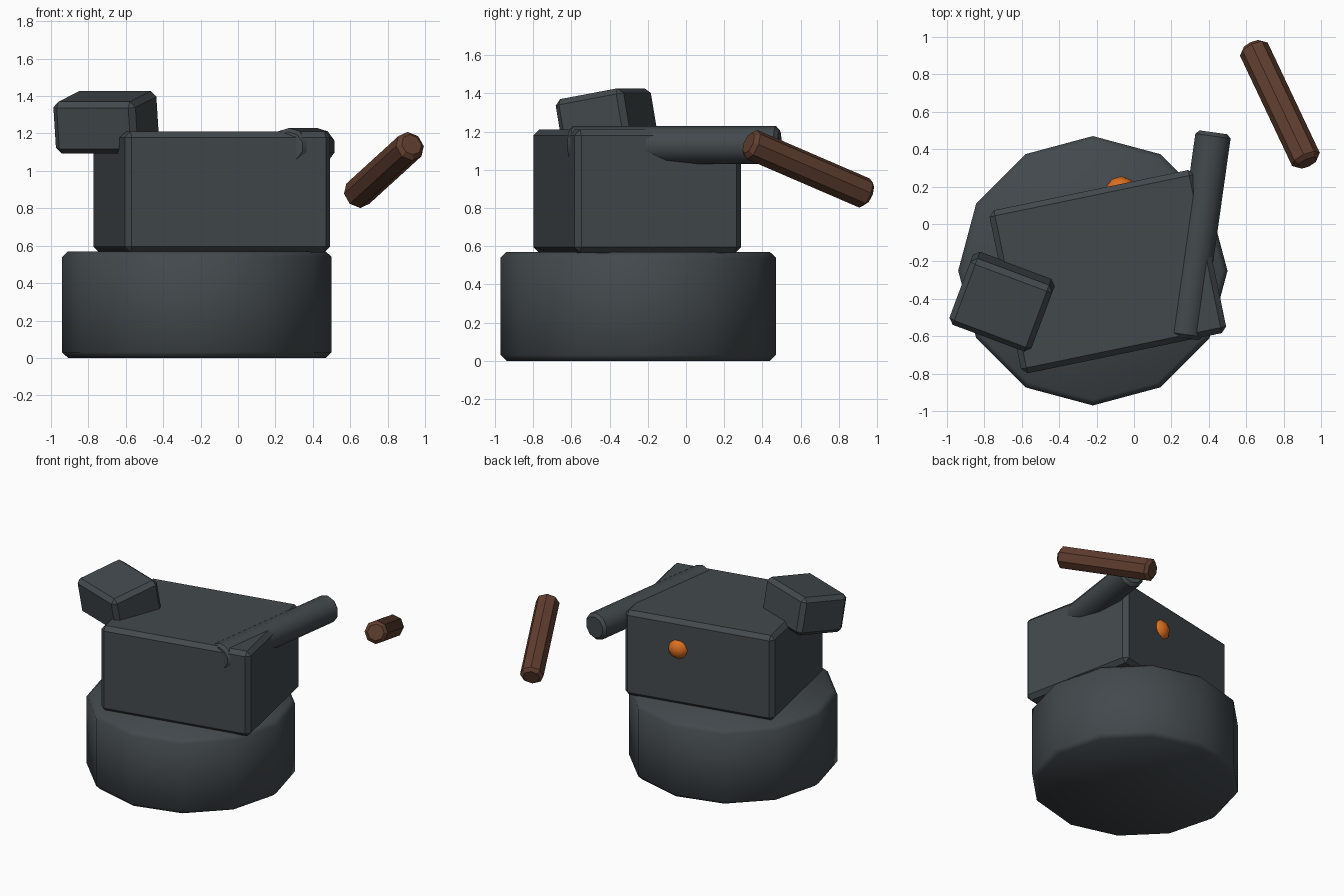
import bpy, bmesh, math
from mathutils import Matrix, Vector

if "Cube" in bpy.data.objects:
    bpy.data.objects.remove(bpy.data.objects["Cube"])


def material(name, rgb):
    m = bpy.data.materials.new(name)
    m.diffuse_color = (*rgb, 1)
    m.use_nodes = True
    m.node_tree.nodes["Principled BSDF"].inputs["Base Color"].default_value = m.diffuse_color
    return m


grey = material("dark grey", (0.055, 0.066, 0.073))
brown = material("brown wood", (0.115, 0.048, 0.028))
orange = material("orange", (0.72, 0.16, 0.014))


def finish(name, bm, matrix, mat, smooth=None):
    mesh = bpy.data.meshes.new(name)
    bmesh.ops.recalc_face_normals(bm, faces=bm.faces)
    bm.to_mesh(mesh)
    bm.free()
    mesh.materials.append(mat)
    ob = bpy.data.objects.new(name, mesh)
    ob.matrix_world = matrix
    bpy.context.collection.objects.link(ob)
    if smooth:
        bpy.ops.object.select_all(action='DESELECT')
        ob.select_set(True)
        bpy.context.view_layer.objects.active = ob
        bpy.ops.object.shade_smooth_by_angle(angle=math.radians(smooth))


def block(name, centre, size, tilt, turn, bevel):
    bm = bmesh.new()
    bmesh.ops.create_cube(bm, size=1)
    bmesh.ops.scale(bm, vec=size, verts=bm.verts)
    bmesh.ops.bevel(bm, geom=bm.edges[:], offset=bevel, segments=1,
                    profile=0.5, affect='EDGES')
    matrix = (Matrix.Translation(centre)
              @ Matrix.Rotation(math.radians(turn), 4, 'Z')
              @ Matrix.Rotation(math.radians(tilt), 4, 'X'))
    finish(name, bm, matrix, grey)


def rod(name, start, end, radius, sides, bevel, mat, smooth):
    a, b = Vector(start), Vector(end)
    bm = bmesh.new()
    bmesh.ops.create_cone(bm, cap_ends=True, segments=sides, radius1=radius,
                          radius2=radius, depth=(b - a).length)
    # chamfer only the rims
    rims = [e for e in bm.edges if abs(e.verts[0].co.z - e.verts[1].co.z) < 1e-4]
    bmesh.ops.bevel(bm, geom=rims, offset=bevel, segments=1,
                    profile=0.5, affect='EDGES')
    matrix = (Matrix.Translation((a + b) / 2)
              @ (b - a).to_track_quat('Z', 'Y').to_matrix().to_4x4())
    finish(name, bm, matrix, mat, smooth)


# drum base and main body
rod("base", (-0.22, -0.25, 0), (-0.22, -0.25, 0.57), 0.72, 12, 0.03, grey, 50)
block("body", (-0.14, -0.255, 0.887), (1.12, 0.89, 0.645), 0, 11.7, 0.03)

# tilted block on the front left corner
block("corner_block", (-0.705, -0.415, 1.26), (0.468, 0.385, 0.28), 10, -20.5, 0.03)

# pipe along the right side of the body
rod("pipe", (0.27, -0.61, 1.13), (0.425, 0.49, 1.13), 0.1, 10, 0.02, grey, 40)

# loose handle
rod("handle", (0.928, 0.327, 1.14), (0.632, 0.953, 0.87), 0.082, 8, 0.022, brown, 30)

# glowing knob on the back face
bm = bmesh.new()
bmesh.ops.create_icosphere(bm, subdivisions=2, radius=0.085)
finish("knob", bm, Matrix.Translation((-0.07, 0.17, 0.99)), orange, 60)
